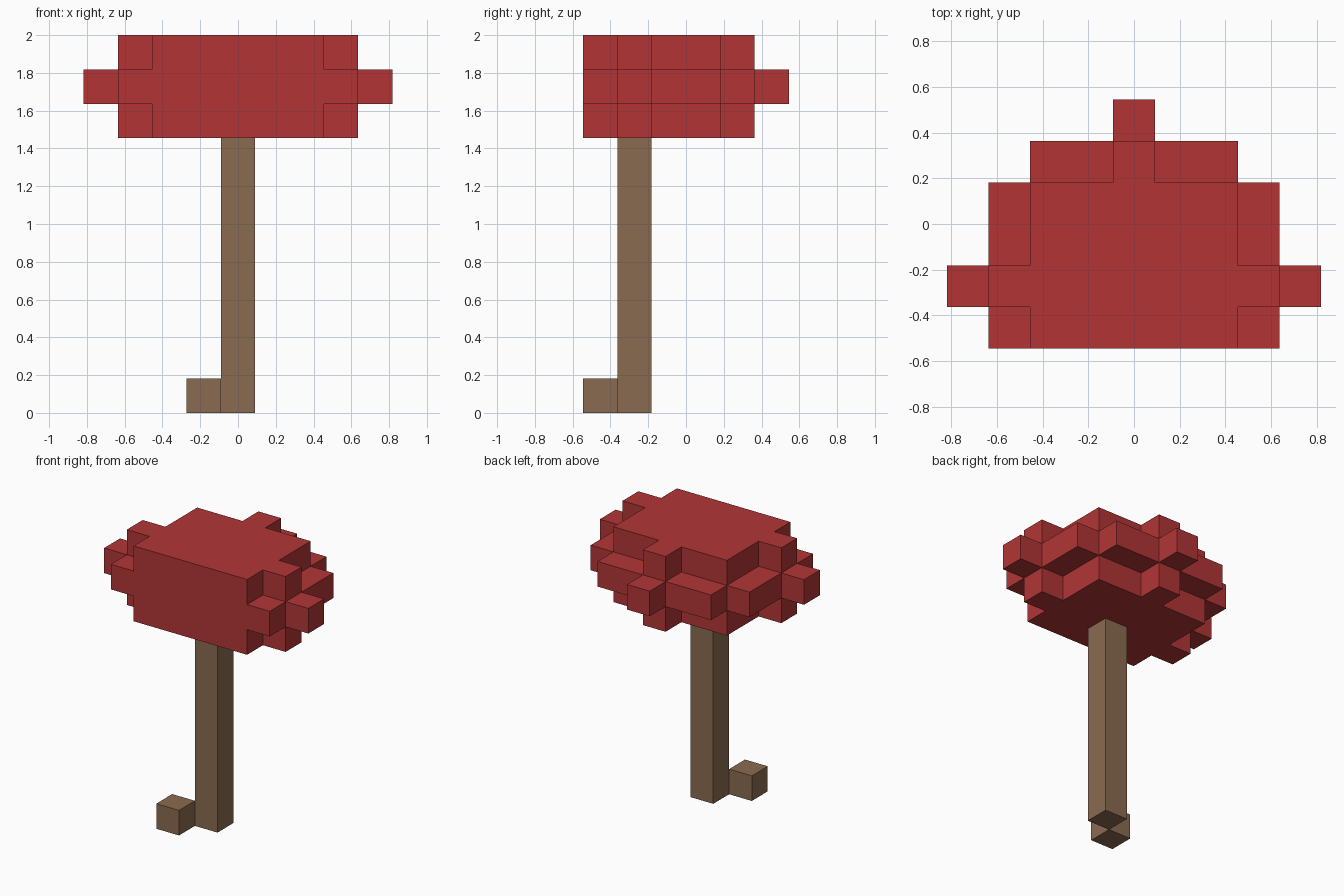
import bpy
import bmesh
from mathutils import Vector

U = 2 / 11  # edge length of one block

cube = bpy.data.objects.get("Cube")
if cube:
    bpy.data.objects.remove(cube, do_unlink=True)


def material(name, rgb):
    mat = bpy.data.materials.new(name)
    mat.use_nodes = True
    mat.diffuse_color = (*rgb, 1)
    bsdf = next(n for n in mat.node_tree.nodes if n.type == "BSDF_PRINCIPLED")
    bsdf.inputs["Base Color"].default_value = (*rgb, 1)
    return mat


def blocks(name, cells, mat):
    """Skin a set of grid cells with outer faces only, merging flat areas."""
    cells = set(cells)
    bm = bmesh.new()
    for cell in cells:
        for axis in range(3):
            for side in (-1, 1):
                beside = list(cell)
                beside[axis] += side
                if tuple(beside) in cells:
                    continue
                n, a, b = Vector(), Vector(), Vector()
                n[axis] = side
                a[(axis + 1) % 3] = side
                b[(axis + 2) % 3] = 1
                # column 0 is centred on x; rows run front to back
                mid = Vector(cell) + Vector((0, -2.5, 0.5)) + n / 2
                corners = (-a - b, a - b, a + b, b - a)
                bm.faces.new([bm.verts.new((mid + c / 2) * U) for c in corners])
    bmesh.ops.remove_doubles(bm, verts=bm.verts, dist=0.001)
    bmesh.ops.dissolve_limit(bm, angle_limit=0.01, verts=bm.verts, edges=bm.edges)
    mesh = bpy.data.meshes.new(name)
    bm.to_mesh(mesh)
    bm.free()
    mesh.materials.append(mat)
    obj = bpy.data.objects.new(name, mesh)
    bpy.context.collection.objects.link(obj)
    return obj


red = material("red leaves", (0.445, 0.036, 0.036))
brown = material("brown bark", (0.254, 0.147, 0.080))

# Leaf crown: half-width in blocks of each row, front to back
wide_layer = [3, 4, 3, 3, 2, 0]
narrow_layer = [2, 3, 2, 2, 0]
crown = [(x, row, z)
         for z, layer in ((8, narrow_layer), (9, wide_layer), (10, narrow_layer))
         for row, half in enumerate(layer)
         for x in range(-half, half + 1)]
blocks("leaf_crown", crown, red)

# Trunk and the single root block at its front right corner
blocks("trunk", [(0, 1, z) for z in range(8)], brown)
blocks("root_block", [(-1, 0, 0)], brown)
